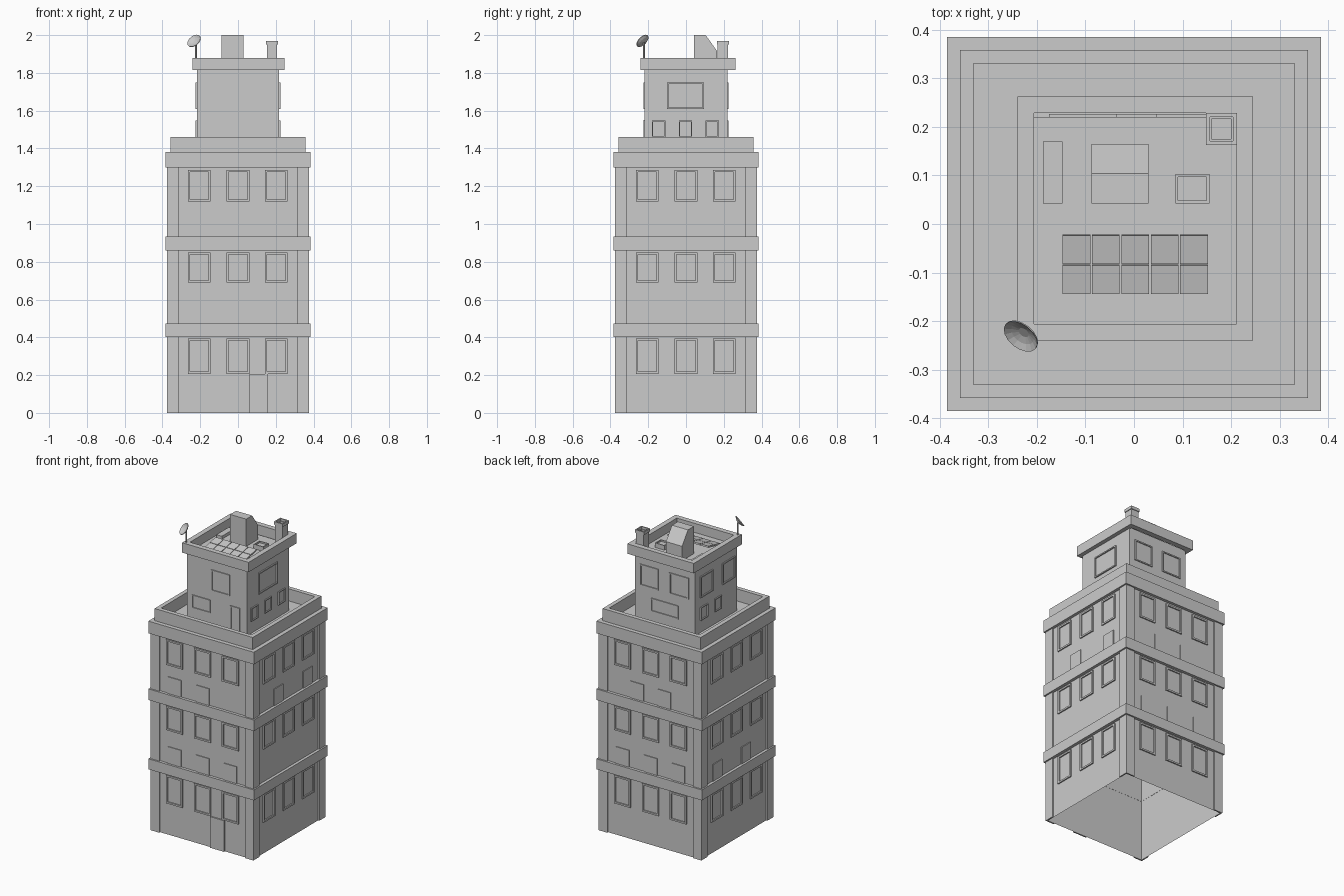
import bpy, bmesh, math
from mathutils import Matrix, Vector

if "Cube" in bpy.data.objects:
    bpy.data.objects.remove(bpy.data.objects["Cube"])

grey = bpy.data.materials.new("plain grey")
grey.diffuse_color = (0.6, 0.6, 0.6, 1)
grey.use_nodes = True
grey.node_tree.nodes["Principled BSDF"].inputs["Base Color"].default_value = grey.diffuse_color

def finish(name, bm):
    bmesh.ops.recalc_face_normals(bm, faces=bm.faces[:])
    me = bpy.data.meshes.new(name)
    bm.to_mesh(me)
    bm.free()
    me.materials.append(grey)
    ob = bpy.data.objects.new(name, me)
    bpy.context.collection.objects.link(ob)
    return ob

def box(bm, x0, x1, y0, y1, z0, z1, rot=None):
    m = Matrix.Translation(((x0 + x1) / 2, (y0 + y1) / 2, (z0 + z1) / 2)) @ Matrix.Diagonal((x1 - x0, y1 - y0, z1 - z0, 1))
    if rot:
        m = rot @ m
    return bmesh.ops.create_cube(bm, size=1, matrix=m)["verts"]

def ring(bm, x0, x1, y0, y1, z0, z1, t):
    """Square tube with wall thickness t, open in the middle."""
    rects = [(x0, x1, y0, y1), (x0 + t, x1 - t, y0 + t, y1 - t)]
    v = [[[bm.verts.new(p + (z,)) for p in ((a, c), (b, c), (b, d), (a, d))] for z in (z0, z1)]
         for a, b, c, d in rects]
    for i in range(4):
        j = (i + 1) % 4
        for k in (0, 1):
            bm.faces.new((v[k][0][i], v[k][0][j], v[k][1][j], v[k][1][i]))
            bm.faces.new((v[0][k][i], v[0][k][j], v[1][k][j], v[1][k][i]))

def plate(bm, side, u0, u1, z0, z1, wall, t):
    """Plate on a wall: side 0 front, 1 right, 2 back, 3 left."""
    box(bm, u0, u1, -wall - t, -wall, z0, z1, Matrix.Rotation(side * math.pi / 2, 4, 'Z'))

def frame(bm, side, u0, u1, z0, z1, wall, w=0.011, t=0.008):
    plate(bm, side, u0, u0 + w, z0, z1, wall, t)
    plate(bm, side, u1 - w, u1, z0, z1, wall, t)
    plate(bm, side, u0 + w, u1 - w, z0, z0 + w, wall, t)
    plate(bm, side, u0 + w, u1 - w, z1 - w, z1, wall, t)

WALL, TOWER = 0.366, 0.218

# main walls, hollow and open below
bm = bmesh.new()
box(bm, -WALL, WALL, -WALL, WALL, 0, 1.375)
bmesh.ops.delete(bm, geom=[f for f in bm.faces if f.calc_center_median().z < 0.01], context='FACES')
finish("main_walls", bm)

# corner pilasters
bm = bmesh.new()
for s in range(4):
    plate(bm, s, -0.375, -0.312, 0, 1.31, WALL, 0.009)
    plate(bm, s, 0.312, WALL, 0, 1.31, WALL, 0.009)
finish("corner_pilasters", bm)

# floor bands
bm = bmesh.new()
for z0, z1 in ((0.403, 0.472), (0.86, 0.933)):
    ring(bm, -0.385, 0.385, -0.385, 0.385, z0, z1, 0.02)
finish("floor_bands", bm)
bm = bmesh.new()
box(bm, -0.385, 0.385, -0.385, 0.385, 1.30, 1.38)
finish("roof_band", bm)
bm = bmesh.new()
ring(bm, -0.358, 0.358, -0.358, 0.358, 1.38, 1.46, 0.028)
finish("roof_parapet", bm)

# main windows
bm = bmesh.new()
for s in range(4):
    for u in (-0.205, 0, 0.203):
        for z0, z1 in ((0.207, 0.393), (0.69, 0.85), (1.12, 1.287)):
            frame(bm, s, u - 0.06, u + 0.06, z0, z1, WALL)
finish("window_frames", bm)

# small plain panels above the bands: side, level, centres
bm = bmesh.new()
panels = ((0, 0.472, (-0.205, 0, 0.2)), (0, 0.933, (-0.205, 0)),
          (1, 0.933, (-0.105, 0.2)), (2, 0.472, (-0.205, 0, 0.2)),
          (2, 0.933, (-0.1, 0.1)), (3, 0.472, (-0.2, 0.1)))
for s, z, us in panels:
    for u in us:
        plate(bm, s, u - 0.048, u + 0.048, z, z + 0.11, WALL, 0.005)
plate(bm, 0, 0.06, 0.16, 0, 0.205, WALL, 0.009)
finish("wall_panels_and_door", bm)

# tower
bm = bmesh.new()
box(bm, -TOWER, TOWER, -TOWER - 0.002, TOWER + 0.002, 1.38, 1.82)
finish("tower", bm)
bm = bmesh.new()
ring(bm, -0.24, 0.245, -0.24, 0.262, 1.815, 1.88, 0.034)
finish("tower_parapet", bm)

# tower windows
bm = bmesh.new()
for s, us in ((0, ((-0.04, 0.095),)), (1, ((-0.1, 0.095),)),
              (2, ((-0.18, -0.045), (0.035, 0.175))), (3, ((-0.165, -0.035), (0.065, 0.195)))):
    for a, b in us:
        frame(bm, s, a, b, 1.61, 1.75, TOWER, 0.008)
for s, us in ((0, ((-0.18, -0.047),)), (1, ((-0.18, -0.108), (-0.037, 0.032), (0.102, 0.174))),
              (2, ((-0.1, 0.1),)), (3, ((-0.163, -0.09), (-0.015, 0.052)))):
    for a, b in us:
        frame(bm, s, a, b, 1.46, 1.547, TOWER, 0.006)
frame(bm, 0, 0.10, 0.17, 1.38, 1.55, TOWER, 0.008)
finish("tower_window_frames", bm)

# stair house with sloped back
bm = bmesh.new()
prof = ((0.042, 1.82), (0.165, 1.82), (0.165, 1.915), (0.104, 2.0), (0.042, 2.0))
f = bm.faces.new([bm.verts.new((-0.087, y, z)) for y, z in prof])
ext = bmesh.ops.extrude_face_region(bm, geom=[f])["geom"]
bmesh.ops.translate(bm, verts=[g for g in ext if isinstance(g, bmesh.types.BMVert)], vec=(0.117, 0, 0))
bm.faces.ensure_lookup_table()
finish("stair_house", bm)

# hollow chimney with rim
bm = bmesh.new()
ring(bm, 0.153, 0.207, 0.168, 0.223, 1.82, 1.955, 0.007)
ring(bm, 0.148, 0.212, 0.163, 0.228, 1.95, 1.97, 0.008)
finish("chimney", bm)

# solar panels, slightly tilted
bm = bmesh.new()
tilt = Matrix.Translation((0.0025, -0.083, 1.842)) @ Matrix.Rotation(math.radians(12), 4, 'X')
for i in range(5):
    for j in range(2):
        x, y = (i - 2) * 0.0605, (j - 0.5) * 0.063
        box(bm, x - 0.0285, x + 0.0285, y - 0.03, y + 0.03, -0.005, 0.005, tilt)
finish("solar_panels", bm)

# roof vents
bm = bmesh.new()
box(bm, -0.187, -0.147, 0.042, 0.17, 1.82, 1.84)
finish("long_vent", bm)
bm = bmesh.new()
ring(bm, 0.085, 0.155, 0.042, 0.103, 1.82, 1.85, 0.006)
box(bm, 0.091, 0.149, 0.048, 0.097, 1.82, 1.84)
finish("roof_hatch", bm)

# satellite dish on a pole
bm = bmesh.new()
bmesh.ops.create_cone(bm, cap_ends=True, segments=8, radius1=0.005, radius2=0.005, depth=0.09,
                      matrix=Matrix.Translation((-0.222, -0.222, 1.915)))
finish("dish_pole", bm)
bm = bmesh.new()
aim = Vector((-0.5, -0.62, 0.6)).to_track_quat('Z', 'Y').to_matrix().to_4x4()
place = Matrix.Translation((-0.225, -0.221, 1.96)) @ aim
rows = []
for r, z in ((0.012, 0.001), (0.027, 0.006), (0.040, 0.014), (0.040, 0.017), (0.027, 0.009), (0.012, 0.004)):
    rows.append([bm.verts.new(place @ Vector((r * math.cos(a), r * math.sin(a), z)))
                 for a in (k * math.pi / 8 for k in range(16))])
for p, q in zip(rows, rows[1:]):
    for i in range(16):
        j = (i + 1) % 16
        bm.faces.new((p[i], p[j], q[j], q[i]))
bm.faces.new(rows[0])
bm.faces.new(rows[-1])
finish("satellite_dish", bm)
